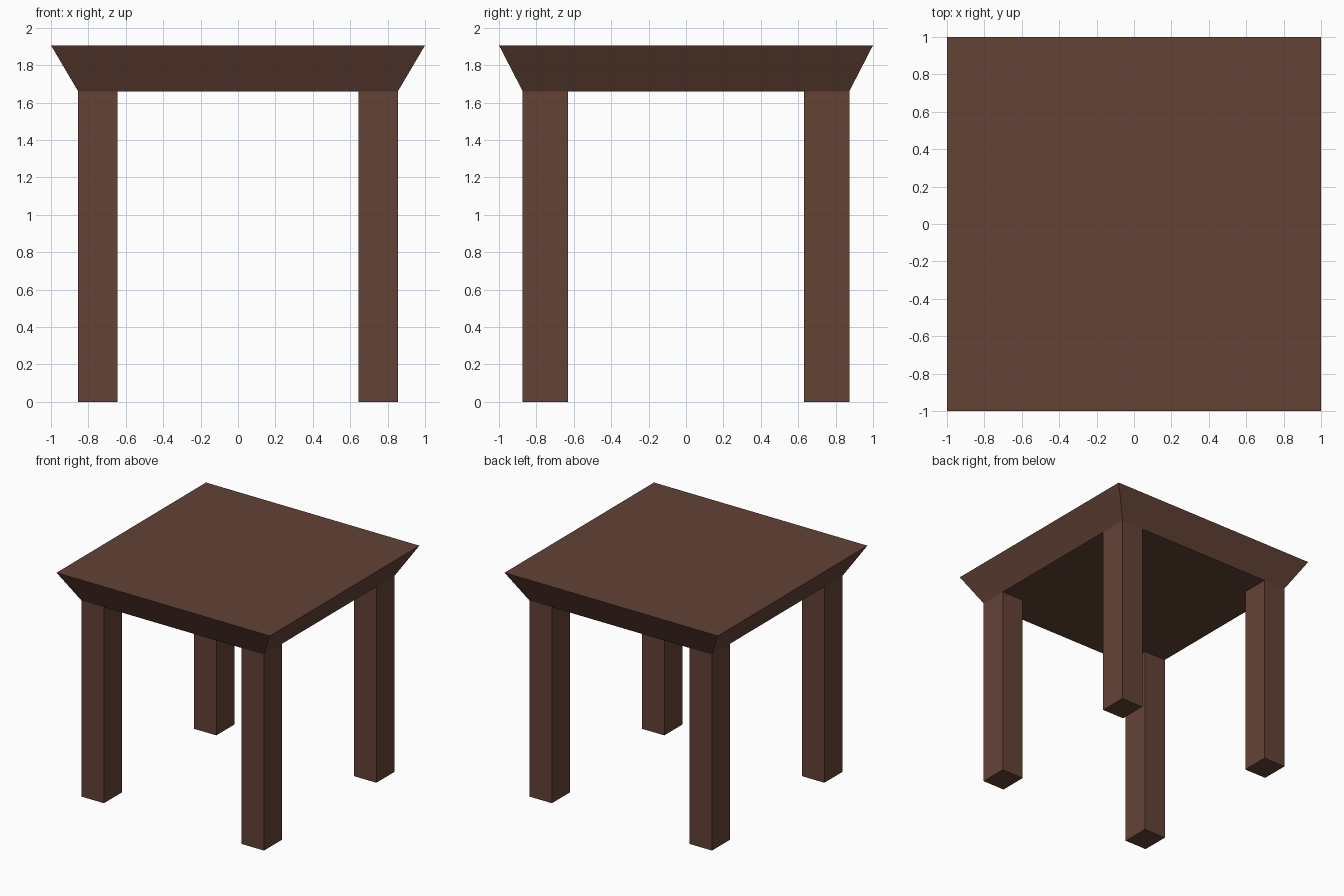
import bpy, bmesh

if "Cube" in bpy.data.objects:
    bpy.data.objects.remove(bpy.data.objects["Cube"])

wood = bpy.data.materials.new("dark brown wood")
wood.diffuse_color = (0.125, 0.055, 0.037, 1)
wood.use_nodes = True
wood.node_tree.nodes["Principled BSDF"].inputs["Base Color"].default_value = wood.diffuse_color


def block(name, cx, cy, bottom, top, z0, z1):
    """Four-sided block; bottom and top are half sizes (x, y), so it may flare."""
    bm = bmesh.new()
    bmesh.ops.create_cube(bm, size=2)
    for v in bm.verts:
        hx, hy = top if v.co.z > 0 else bottom
        v.co = (cx + v.co.x * hx, cy + v.co.y * hy, z1 if v.co.z > 0 else z0)
    mesh = bpy.data.meshes.new(name)
    bm.to_mesh(mesh)
    bm.free()
    mesh.materials.append(wood)
    obj = bpy.data.objects.new(name, mesh)
    bpy.context.collection.objects.link(obj)
    return obj


# Flared table top
block("table_top", 0, 0, (0.855, 0.873), (1, 1), 1.66, 1.906)

# Four straight legs
for sx, side in ((-1, "left"), (1, "right")):
    for sy, end in ((-1, "front"), (1, "back")):
        leg = (0.105, 0.121)
        block(f"{end}_{side}_leg", sx * 0.75, sy * 0.752, leg, leg, 0, 1.66)
